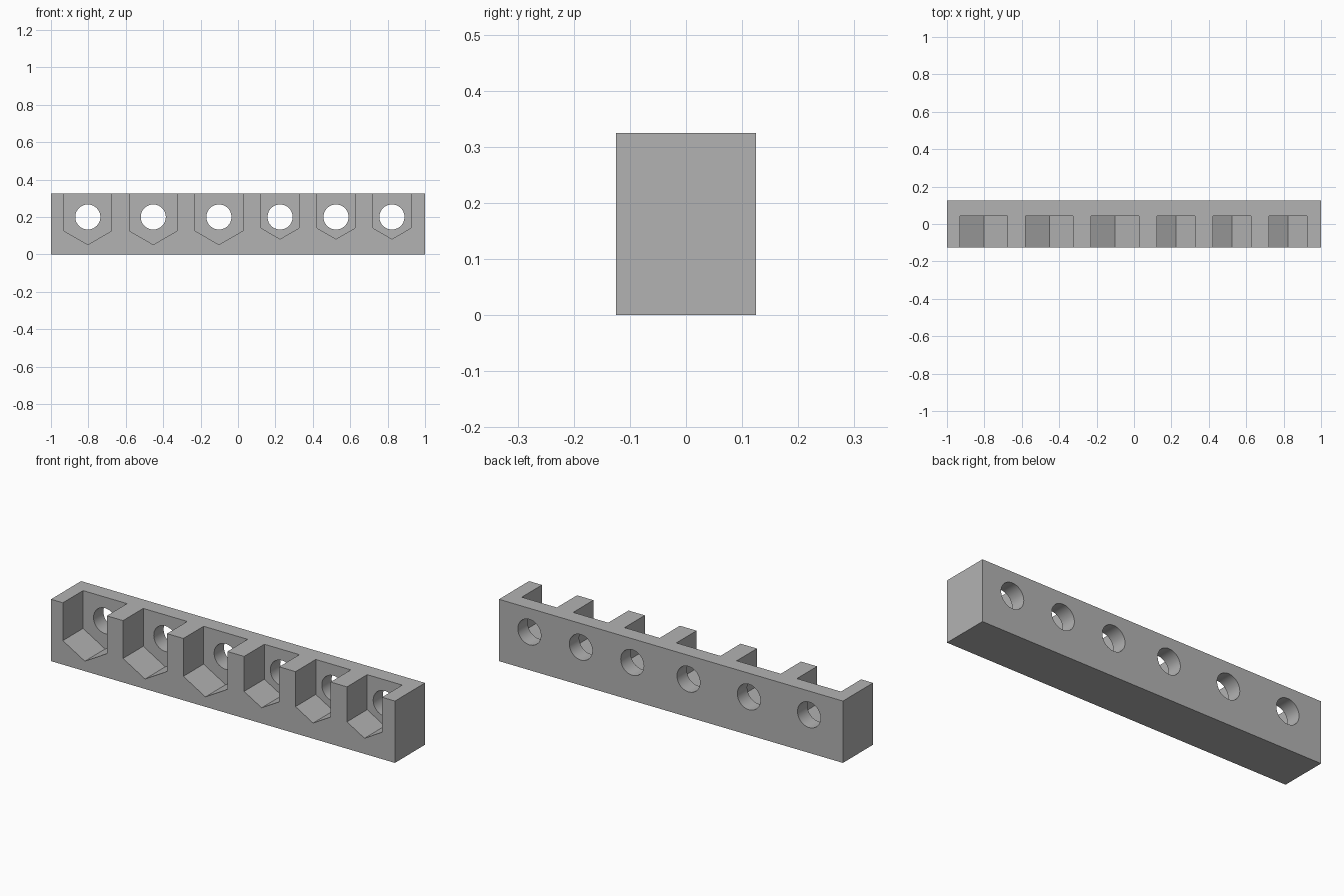
import bpy
import bmesh
from math import sqrt, cos, sin, pi, radians

if "Cube" in bpy.data.objects:
    bpy.data.objects.remove(bpy.data.objects["Cube"], do_unlink=True)

LENGTH, DEPTH, HEIGHT = 2.0, 0.25, 0.325
AXIS_Z = 0.2            # height of the hole centres
HOLE_RADIUS = 0.067
POCKET_BACK = 0.043
FRONT = -DEPTH / 2
# (centre x, half width) of each hex pocket
SLOTS = [(-0.803, 0.128), (-0.453, 0.128), (-0.102, 0.128),
         (0.225, 0.102), (0.524, 0.102), (0.823, 0.102)]

grey = bpy.data.materials.new("plain grey")
grey.use_nodes = True
colour = (0.45, 0.45, 0.45, 1)
grey.diffuse_color = colour
grey.node_tree.nodes["Principled BSDF"].inputs["Base Color"].default_value = colour


def prisms(name, profiles, y0, y1):
    """Object made of x-z profiles extruded from y0 to y1."""
    bm = bmesh.new()
    for profile in profiles:
        face = bm.faces.new([bm.verts.new((x, y0, z)) for x, z in profile])
        out = bmesh.ops.extrude_face_region(bm, geom=[face])
        verts = [v for v in out["geom"] if isinstance(v, bmesh.types.BMVert)]
        bmesh.ops.translate(bm, verts=verts, vec=(0, y1 - y0, 0))
    bmesh.ops.recalc_face_normals(bm, faces=bm.faces)
    mesh = bpy.data.meshes.new(name)
    bm.to_mesh(mesh)
    bm.free()
    mesh.materials.append(grey)
    obj = bpy.data.objects.new(name, mesh)
    bpy.context.collection.objects.link(obj)
    return obj


def pocket(x, half):
    """Lower half of a hexagon with walls running out through the top."""
    tip = 2 * half / sqrt(3)
    top = HEIGHT + 0.1
    return [(x - half, top), (x - half, AXIS_Z - tip / 2), (x, AXIS_Z - tip),
            (x + half, AXIS_Z - tip / 2), (x + half, top)]


def circle(x, sides=64):
    return [(x + HOLE_RADIUS * cos(2 * pi * i / sides),
             AXIS_Z + HOLE_RADIUS * sin(2 * pi * i / sides)) for i in range(sides)]


# Solid bar
w = LENGTH / 2
bar = prisms("holder_bar", [[(-w, 0), (w, 0), (w, HEIGHT), (-w, HEIGHT)]], FRONT, -FRONT)

# Cut the hex pockets from the front, then the round holes right through
cutters = [prisms("pocket_cutter", [pocket(*s) for s in SLOTS], FRONT - 0.1, POCKET_BACK),
           prisms("hole_cutter", [circle(x) for x, _ in SLOTS], FRONT - 0.1, 0.1 - FRONT)]
bpy.context.view_layer.objects.active = bar
for cutter in cutters:
    cutter.hide_render = True
    mod = bar.modifiers.new(cutter.name, "BOOLEAN")
    mod.operation = "DIFFERENCE"
    mod.solver = "EXACT"
    mod.object = cutter
    bpy.ops.object.modifier_apply(modifier=mod.name)
    bpy.data.objects.remove(cutter, do_unlink=True)

# Smooth hole walls, sharp edges elsewhere
bpy.ops.object.select_all(action="DESELECT")
bar.select_set(True)
bpy.ops.object.shade_smooth_by_angle(angle=radians(30))
